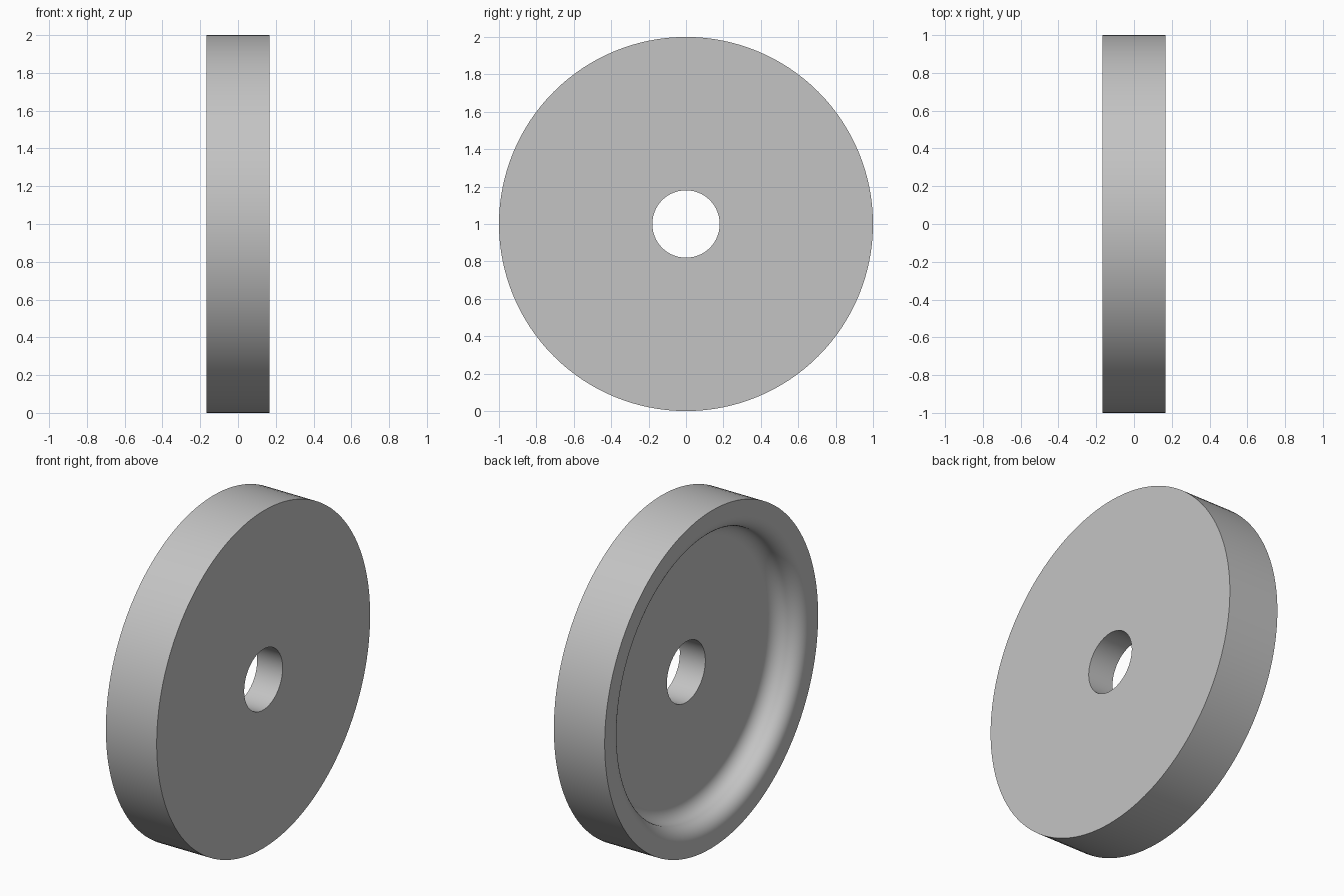
import bpy, bmesh, math
from mathutils import Matrix, Vector

cube = bpy.data.objects.get("Cube")
if cube:
    bpy.data.objects.remove(cube, do_unlink=True)

OUTER, BORE, HALF = 1.0, 0.18, 1 / 6   # wheel radius, hole radius, half width
WALL, FILLET = 0.833, 0.083            # recess wall radius, rounding radius
SEGMENTS, ARC_STEPS = 128, 10


def arc(x, r, start, end):
    """Points (x, r) on a fillet arc, angles in degrees."""
    angles = [math.radians(start + (end - start) * i / ARC_STEPS) for i in range(ARC_STEPS + 1)]
    return [(x + FILLET * math.cos(a), r + FILLET * math.sin(a)) for a in angles]


# Half section: flat right side, tread, rim, rounded step, recess floor, bore
profile = [(HALF, BORE), (HALF, OUTER), (-HALF, OUTER)]
profile += arc(-HALF + FILLET, WALL + FILLET, 180, 270)
profile += arc(-HALF + FILLET, WALL - FILLET, 90, 0)[1:]
profile += [(-HALF + 2 * FILLET, BORE)]

# Revolve the section about the x axis
bm = bmesh.new()
rings = []
for i in range(SEGMENTS):
    turn = Matrix.Rotation(math.tau * i / SEGMENTS, 3, 'X')
    rings.append([bm.verts.new(turn @ Vector((x, 0, r)) + Vector((0, 0, OUTER))) for x, r in profile])
for i, ring in enumerate(rings):
    following = rings[(i + 1) % SEGMENTS]
    for j in range(len(profile)):
        k = (j + 1) % len(profile)
        bm.faces.new((ring[j], ring[k], following[k], following[j]))
bmesh.ops.recalc_face_normals(bm, faces=bm.faces)
mesh = bpy.data.meshes.new("wheel_disc")
bm.to_mesh(mesh)
bm.free()

wheel = bpy.data.objects.new("wheel_disc", mesh)
bpy.context.collection.objects.link(wheel)

# Plain grey finish
grey = bpy.data.materials.new("light_grey")
grey.use_nodes = True
colour = (0.55, 0.55, 0.55, 1)
grey.diffuse_color = colour
grey.node_tree.nodes["Principled BSDF"].inputs["Base Color"].default_value = colour
mesh.materials.append(grey)

# Smooth curved surfaces, crisp rims
bpy.ops.object.select_all(action='DESELECT')
wheel.select_set(True)
bpy.context.view_layer.objects.active = wheel
bpy.ops.object.shade_smooth_by_angle(angle=math.radians(30))
